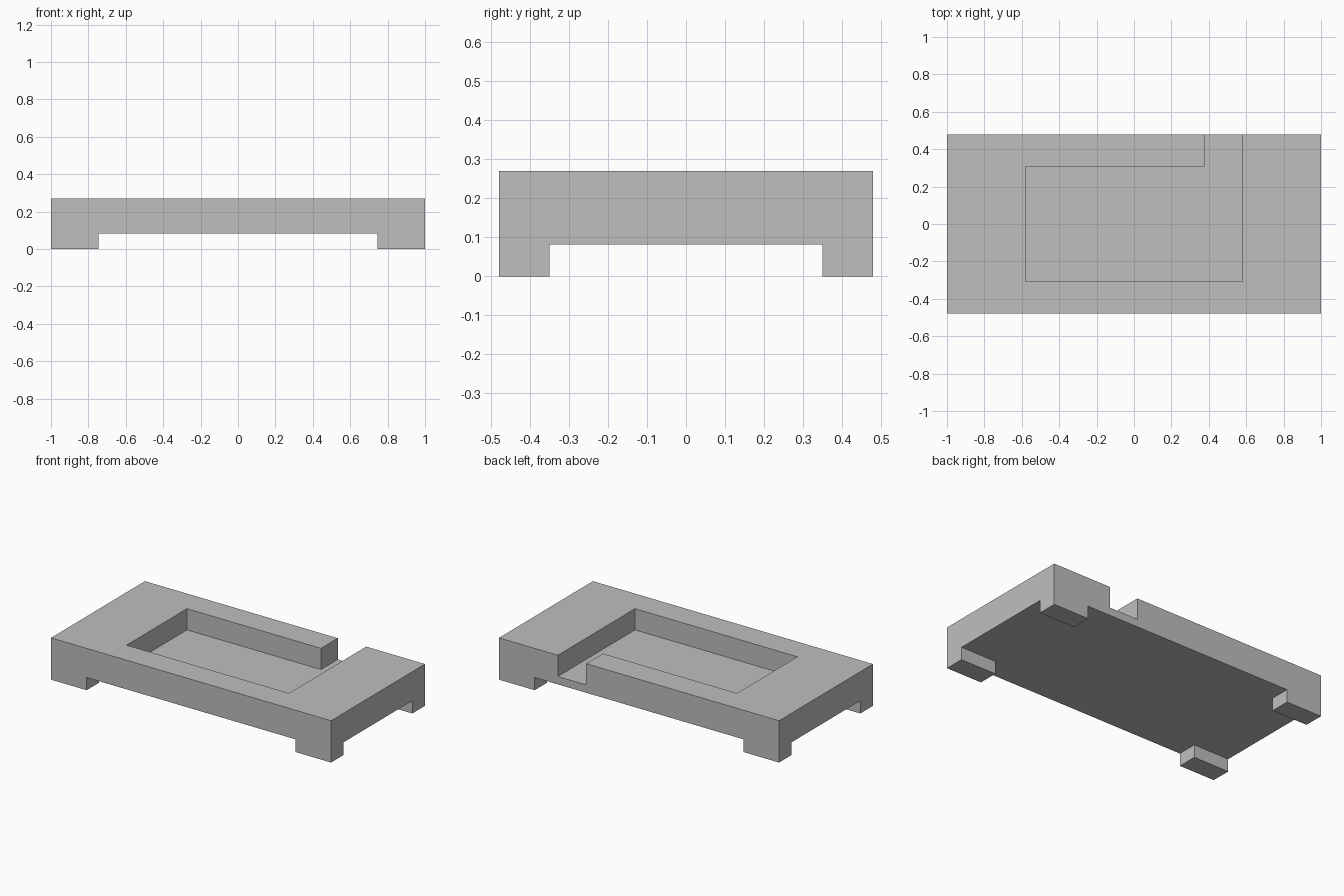
import bpy
import bmesh

# Remove the default cube
default_cube = bpy.data.objects.get("Cube")
if default_cube:
    bpy.data.objects.remove(default_cube, do_unlink=True)

# Main dimensions
HALF_X, HALF_Y = 1.0, 0.479
TOP, UNDERSIDE, FLOOR = 0.27, 0.082, 0.133
LEG_X, LEG_Y = 0.746, 0.35
POCKET_X, POCKET_Y, NOTCH_X = 0.58, 0.308, 0.377
OVER = 0.1  # how far cutters reach past the block

grey = bpy.data.materials.new("plain grey")
grey.use_nodes = True
colour = (0.52, 0.52, 0.52, 1)
grey.diffuse_color = colour
grey.node_tree.nodes["Principled BSDF"].inputs["Base Color"].default_value = colour


def prism(name, outline, z0, z1):
    """Extrude a flat outline from z0 up to z1."""
    bm = bmesh.new()
    face = bm.faces.new([bm.verts.new((x, y, z0)) for x, y in outline])
    moved = bmesh.ops.extrude_face_region(bm, geom=[face])["geom"]
    verts = [v for v in moved if isinstance(v, bmesh.types.BMVert)]
    bmesh.ops.translate(bm, verts=verts, vec=(0, 0, z1 - z0))
    bmesh.ops.recalc_face_normals(bm, faces=bm.faces)
    mesh = bpy.data.meshes.new(name)
    bm.to_mesh(mesh)
    bm.free()
    mesh.materials.append(grey)
    obj = bpy.data.objects.new(name, mesh)
    bpy.context.collection.objects.link(obj)
    return obj


def cut(target, cutter):
    """Subtract the cutter, then discard it."""
    cutter.hide_render = True
    mod = target.modifiers.new(cutter.name, "BOOLEAN")
    mod.operation = "DIFFERENCE"
    mod.solver = "EXACT"
    mod.object = cutter
    bpy.context.view_layer.objects.active = target
    bpy.ops.object.modifier_apply(modifier=mod.name)
    bpy.data.objects.remove(cutter, do_unlink=True)


# Solid block
tray = prism("tray_with_legs", [(-HALF_X, -HALF_Y), (HALF_X, -HALF_Y),
                                (HALF_X, HALF_Y), (-HALF_X, HALF_Y)], 0, TOP)

# Pocket in the top, with a channel out through the back
back = HALF_Y + OVER
cut(tray, prism("pocket_cutter", [
    (-POCKET_X, -POCKET_Y), (POCKET_X, -POCKET_Y), (POCKET_X, back),
    (NOTCH_X, back), (NOTCH_X, POCKET_Y), (-POCKET_X, POCKET_Y)],
    FLOOR, TOP + OVER))

# Cross-shaped clearance underneath leaves four corner legs
cross = []
for sx, sy in ((1, 1), (-1, 1), (-1, -1), (1, -1)):
    corner = [(sx * (HALF_X + OVER), sy * LEG_Y), (sx * LEG_X, sy * LEG_Y),
              (sx * LEG_X, sy * (HALF_Y + OVER))]
    cross += corner if sx * sy > 0 else corner[::-1]
cut(tray, prism("leg_gap_cutter", cross, -OVER, UNDERSIDE))
